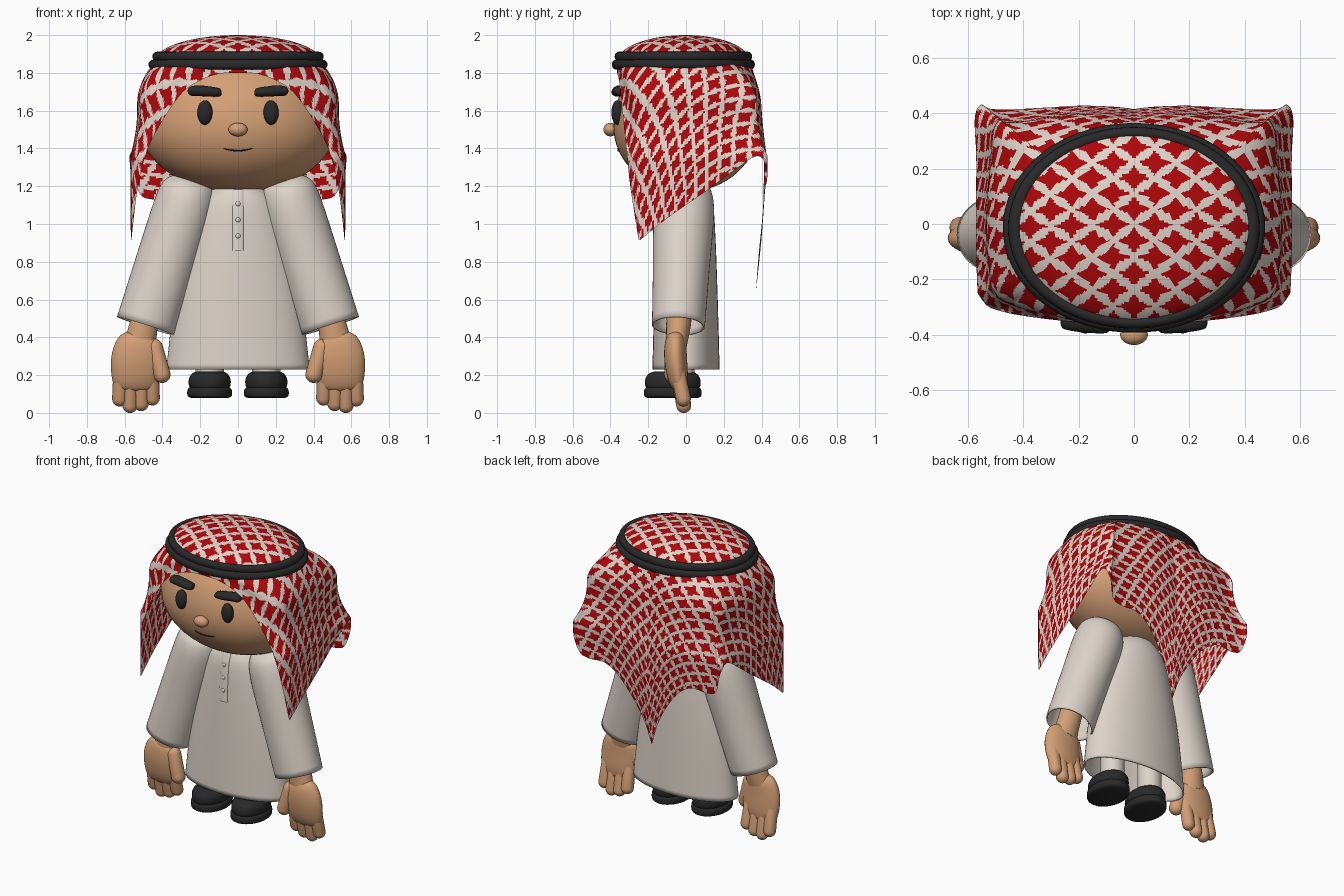
import bpy, bmesh, math
from mathutils import Vector

if "Cube" in bpy.data.objects:
    bpy.data.objects.remove(bpy.data.objects["Cube"])


def material(name, colour):
    m = bpy.data.materials.new(name)
    m.use_nodes = True
    m.diffuse_color = (*colour, 1)
    m.node_tree.nodes["Principled BSDF"].inputs["Base Color"].default_value = (*colour, 1)
    return m


SKIN = material("tan skin", (0.66, 0.35, 0.18))
CREAM = material("cream cloth", (0.73, 0.66, 0.59))
RED = material("red cloth", (0.42, 0.002, 0.003))
BLACK = material("soft black", (0.022, 0.022, 0.023))
made = []


def finish(name, bm, *mats):
    bmesh.ops.recalc_face_normals(bm, faces=bm.faces)
    me = bpy.data.meshes.new(name)
    bm.to_mesh(me)
    bm.free()
    for m in mats:
        me.materials.append(m)
    ob = bpy.data.objects.new(name, me)
    bpy.context.scene.collection.objects.link(ob)
    made.append(ob)
    return ob


def smooth(pts, n):
    """Catmull-Rom resampling of tuples of any length."""
    out = []
    for i in range(len(pts) - 1):
        a, b, c, d = (pts[max(0, min(len(pts) - 1, i + k))] for k in (-1, 0, 1, 2))
        for j in range(n):
            t = j / n
            out.append(tuple(q + t / 2 * (r - p + t * (2 * p - 5 * q + 4 * r - s + t * (3 * (q - r) + s - p)))
                             for p, q, r, s in zip(a, b, c, d)))
    return out + [tuple(pts[-1])]


def tube(name, rows, mat, caps=(True, True), wall=0, sides=32):
    """Loft of ellipses; each row is x, y, z, radius across, radius in depth."""
    bm = bmesh.new()
    pts = [Vector(r[:3]) for r in rows]
    rings = []
    for i, r in enumerate(rows):
        d = (pts[min(i + 1, len(pts) - 1)] - pts[max(i - 1, 0)]).normalized()
        u = Vector((0, 1, 0)).cross(d).normalized()
        w = d.cross(u)
        angles = [math.tau * k / sides for k in range(sides)]
        rings.append([bm.verts.new(pts[i] + u * r[3] * math.cos(a) + w * r[4] * math.sin(a)) for a in angles])
    for a, b in zip(rings, rings[1:]):
        for k in range(sides):
            n = (k + 1) % sides
            bm.faces.new((a[k], a[n], b[n], b[k]))
    for use, ring in zip(caps, (rings[0], rings[-1])):
        if use:
            bm.faces.new(ring)
    ob = finish(name, bm, mat)
    if wall:
        mod = ob.modifiers.new("wall", "SOLIDIFY")
        mod.thickness, mod.offset = wall, -1


def capsule(name, a, b, rx, ry, mat):
    a, b = Vector(a), Vector(b)
    d = (b - a).normalized()
    steps = [math.radians(4 + 86 * k / 6) for k in range(7)]
    rows = [(*(a + d * rx * (1 - math.cos(t))), rx * math.sin(t), ry * math.sin(t)) for t in steps]
    rows += [(*(b - d * rx * (1 - math.cos(t))), rx * math.sin(t), ry * math.sin(t)) for t in steps[::-1]]
    tube(name, rows, mat, sides=20)


def ball(name, loc, size, mat, upper=None):
    bm = bmesh.new()
    bmesh.ops.create_uvsphere(bm, u_segments=48, v_segments=32, radius=1)
    for v in bm.verts:
        height = upper if upper and v.co.z > 0 else size[2]
        v.co = Vector(loc) + Vector((v.co.x * size[0], v.co.y * size[1], v.co.z * height))
    finish(name, bm, mat)


# Head and face
HEAD, LOW, HIGH = (0.52, 0.385), 0.35, 0.40


def face_y(x, z):
    h = (z - 1.52) / (HIGH if z > 1.52 else LOW)
    return -HEAD[1] * math.sqrt(max(0, 1 - (x / HEAD[0]) ** 2 - h * h))


ball("head", (0, 0, 1.52), (*HEAD, LOW), SKIN, HIGH)
ball("nose", (0, -0.4, 1.5), (0.05, 0.037, 0.036), SKIN)
mouth = []
for k in range(-8, 9):
    t = k / 8
    z = 1.388 + 0.012 * t * t
    mouth.append((0.075 * t, face_y(0.075 * t, z) - 0.001, z, 0.005 - 0.003 * abs(t), 0.005))
tube("mouth", mouth, BLACK, sides=8)

# Headscarf: hem runs from the brow to the front corner, rear corner and rear tip
half = [(0, -.365, 1.80), (.1, -.363, 1.795), (.2, -.355, 1.76), (.3, -.345, 1.69), (.41, -.33, 1.53),
        (.48, -.315, 1.39), (.53, -.295, 1.2), (.565, -.25, .91), (.57, -.1, 1.03), (.57, .1, 1.17),
        (.57, .25, 1.28), (.575, .38, 1.36), (.555, .43, 1.28), (.52, .415, 1.16), (.45, .41, 1.13),
        (.32, .41, 1.13), (.2, .405, 1.04), (.07, .385, .84), (0, .37, .645)]
dense = smooth(half[:8], 24)[:-1] + smooth(half[7:], 24)
length = [0]
for p, q in zip(dense, dense[1:]):
    length.append(length[-1] + math.hypot(q[0] - p[0], q[1] - p[1]) + 0.3 * abs(q[2] - p[2]))
COLS, DOME, SKIRT, RIM = 210, 44, 78, 1.86
hem, k = [], 0
for i in range(COLS + 1):
    want = length[-1] * i / COLS
    while k < len(dense) - 2 and length[k + 1] < want:
        k += 1
    t = (want - length[k]) / (length[k + 1] - length[k])
    hem.append(Vector(dense[k]).lerp(Vector(dense[k + 1]), t))
hem += [Vector((-p.x, p.y, p.z)) for p in hem[-2:0:-1]]

bm = bmesh.new()
cloth = {}


def add(co, x, y):
    v = bm.verts.new(co)
    cloth[v] = (x, y)
    return v


columns = []
for h in hem:
    s = 1 / math.hypot(h.x / 0.44, h.y / 0.35)
    ex, ey = h.x * s, h.y * s
    n = Vector((ex, ey)).normalized()
    col = []
    for j in range(1, DOME + 1):
        a = math.pi / 2 * j / DOME
        r = math.sin(a)
        col.append(add((ex * r, ey * r - 0.012 * r, RIM + 0.14 * math.cos(a)), ex * r, ey * r))
    drop = RIM - h.z
    bulge = 0.045 * max(0, n.y) ** 2 * (1 - abs(h.x) / 0.58)
    for j in range(1, SKIRT + 1):
        d = drop * j / SKIRT
        t = min(1, d / min(0.5, drop))
        # spread quickly below the cord, hang, then flare to the hem
        g = 0.72 * (1 - (1 - min(1, t / 0.45)) ** 2) + 0.28 * max(0, (t - 0.5) / 0.5) ** 2
        x, y = ex + (h.x - ex) * g, ey - 0.012 + (h.y - ey + 0.012) * g
        y += bulge * math.sin(math.pi * j / SKIRT)
        col.append(add((x, y, RIM - d), ex + n.x * d, ey + n.y * d + 0.6 * abs(n.x) * d))
    columns.append(col)
crown = add((0, 0, RIM + 0.14), 0, 0)


def is_red(face):
    x = sum(cloth[v][0] for v in face.verts) / len(face.verts)
    y = sum(cloth[v][1] for v in face.verts) / len(face.verts)
    u = abs((x / 0.15 + y / 0.115) % 1 - 0.5)
    v = abs((x / 0.15 - y / 0.115) % 1 - 0.5)
    return max(u, v) < 0.3 + 0.26 * min(u, v)


for i, a in enumerate(columns):
    b = columns[(i + 1) % len(columns)]
    bm.faces.new((crown, a[0], b[0]))
    for j in range(len(a) - 1):
        bm.faces.new((a[j], a[j + 1], b[j + 1], b[j]))
for f in bm.faces:
    f.material_index = int(is_red(f))
finish("headscarf", bm, CREAM, RED)

# Double head cord
for name, rx, ry, z in (("upper_cord", 0.428, 0.343, 1.886), ("lower_cord", 0.448, 0.358, 1.844)):
    bpy.ops.mesh.primitive_torus_add(major_segments=72, minor_segments=16, major_radius=rx,
                                     minor_radius=0.026, location=(0, -0.014, z))
    cord = bpy.context.object
    cord.name = name
    cord.scale.y = ry / rx
    cord.data.materials.append(BLACK)
    made.append(cord)

# Gown with button strip
profile = smooth([(.23, .38, .178), (.6, .335, .168), (.95, .26, .155), (1.12, .2, .14), (1.21, .11, .1)], 8)
tube("gown", [(0, 0, z, rx, ry) for z, rx, ry in profile], CREAM, (False, True), 0.01, 64)


def gown_y(z):
    for p, q in zip(profile, profile[1:]):
        if p[0] <= z <= q[0]:
            return -(p[2] + (q[2] - p[2]) * (z - p[0]) / (q[0] - p[0]))


strip = [(0, gown_y(z), z, 0.03, 0.009) for z in (.86, .87, .9, .95, 1, 1.05, 1.1, 1.14, 1.18)]
tube("button_strip", strip, CREAM, sides=16)
for i in range(3):
    z = 0.937 + 0.085 * i
    ball(f"button_{i + 1}", (0, gown_y(z) - 0.008, z), (0.013, 0.008, 0.013), CREAM)

# Paired parts
for side, s in (("left", 1), ("right", -1)):
    ball(f"{side}_eye", (s * .175, -.362, 1.59), (.04, .033, .065), BLACK)
    brow = [(.088, -.362, 1.697, .01, .02), (.1, -.362, 1.697, .022, .032), (.15, -.358, 1.701, .027, .036),
            (.21, -.35, 1.706, .028, .038), (.25, -.342, 1.703, .024, .036), (.264, -.34, 1.702, .01, .02)]
    tube(f"{side}_eyebrow", [(s * r[0], *r[1:]) for r in smooth(brow, 4)], BLACK, sides=20)

    # Sleeve and arm
    sleeve = [(.25, -.01, 1.237, .07, .06), (.254, -.01, 1.222, .115, .105), (.267, -.01, 1.17, .147, .145),
              (.3, -.012, 1.05, .16, .16), (.39, -.025, .77, .16, .15), (.49, -.04, .46, .158, .14)]
    tube(f"{side}_sleeve", [(s * r[0], *r[1:]) for r in smooth(sleeve, 6)], CREAM, (True, False), 0.01, 48)
    tube(f"{side}_forearm", [(s * .44, -.03, .7, .07, .07), (s * .5, -.04, .46, .075, .065),
                             (s * .52, -.05, .36, .085, .055)], SKIN)

    # Hand
    palm = [(.515, -.05, .425, .03, .02), (.518, -.05, .41, .08, .04), (.525, -.055, .37, .117, .056),
            (.535, -.055, .29, .135, .06), (.54, -.045, .2, .13, .055), (.54, -.035, .14, .11, .04),
            (.54, -.03, .12, .06, .02)]
    tube(f"{side}_palm", [(s * r[0], *r[1:]) for r in smooth(palm, 5)], SKIN)
    for name, x, low in (("index", .452, .04), ("middle", .512, .01), ("ring", .572, 0), ("little", .628, .035)):
        capsule(f"{side}_{name}_finger", (s * (.54 + (x - .54) * .9), -.05, .25), (s * x, -.005, low),
                .04, .039, SKIN)
    capsule(f"{side}_thumb", (s * .455, -.06, .39), (s * .39, -.075, .16), .045, .044, SKIN)

    # Leg and shoe
    tube(f"{side}_leg", [(s * .15, -.03, z, .075, .075) for z in (.19, .5)], CREAM)
    for name, rows in (("sole", [(.08, .1, .135), (.088, .115, .149), (.105, .119, .152), (.125, .116, .15),
                                 (.135, .105, .14)]),
                       ("shoe", [(.132, .104, .141), (.15, .111, .147), (.18, .11, .145), (.205, .096, .13),
                                 (.217, .075, .105), (.22, .05, .08)])):
        tube(f"{side}_{name}", [(s * .15, -.07, *r) for r in smooth(rows, 3)], BLACK, sides=40)

# Smooth shading with crisp edges
bpy.ops.object.select_all(action="DESELECT")
for ob in made:
    ob.select_set(True)
bpy.context.view_layer.objects.active = made[0]
bpy.ops.object.shade_smooth_by_angle(angle=math.radians(40))
